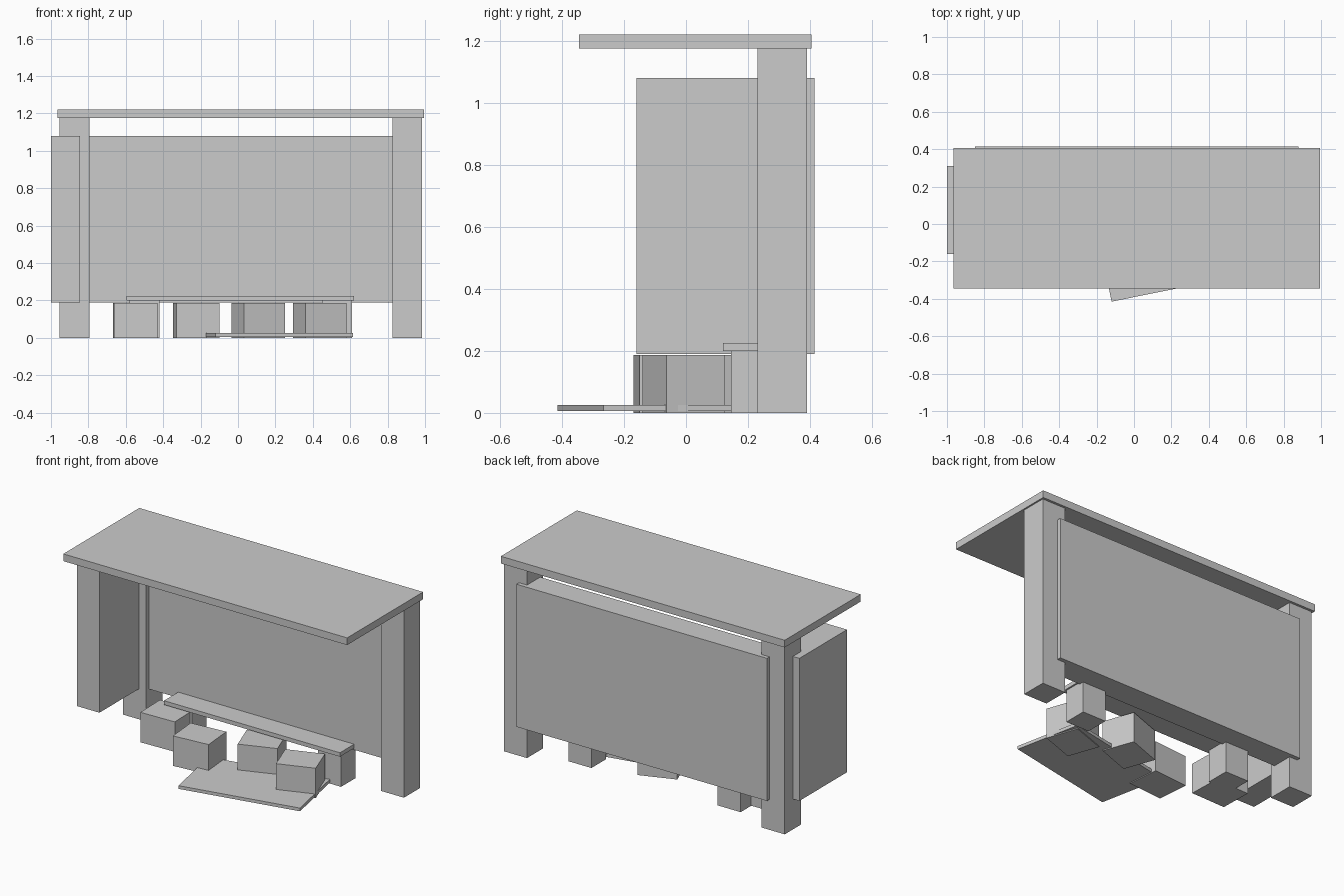
import bpy
from math import radians
from mathutils import Matrix, Vector

if "Cube" in bpy.data.objects:
    bpy.data.objects.remove(bpy.data.objects["Cube"], do_unlink=True)

# Single plain grey for everything
grey = bpy.data.materials.new("plain_grey")
grey.use_nodes = True
colour = (0.6, 0.6, 0.6, 1)
grey.diffuse_color = colour
grey.node_tree.nodes["Principled BSDF"].inputs["Base Color"].default_value = colour


def box(name, x, y, z):
    """Box between the given (low, high) limits on each axis."""
    limits = (x, y, z)
    bpy.ops.mesh.primitive_cube_add(size=1)
    obj = bpy.context.object
    obj.name = name
    centre = Vector([(low + high) / 2 for low, high in limits])
    size = Vector([high - low for low, high in limits])
    obj.data.transform(Matrix.Diagonal(size).to_4x4())
    obj.location = centre
    obj.data.materials.append(grey)
    return obj


def turned_box(name, corner, width, depth, z, angle):
    """Box turned about its front corner on the model's right."""
    obj = box(name, (0, width), (0, depth), z)
    turn = Matrix.Rotation(radians(angle), 4, "Z")
    obj.data.transform(turn)
    middle = turn @ Vector((width / 2, depth / 2, 0))
    obj.location.x = corner[0] + middle.x
    obj.location.y = corner[1] + middle.y
    return obj


# Roof slab and its two posts
box("roof", (-0.965, 0.995), (-0.345, 0.405), (1.175, 1.22))
for side, x in (("right", -0.955), ("left", 0.825)):
    box(side + "_post", (x, x + 0.16), (0.23, 0.39), (0, 1.175))

# Hanging walls
box("back_wall", (-0.85, 0.88), (0.26, 0.415), (0.19, 1.08))
box("side_wall", (-1.0, -0.845), (-0.16, 0.31), (0.19, 1.08))

# Bench with two legs
box("bench_seat", (-0.595, 0.62), (0.12, 0.28), (0.2, 0.225))
for side, x in (("right", -0.58), ("left", 0.45)):
    box(side + "_bench_leg", (x, x + 0.16), (0.145, 0.29), (0, 0.2))

# Loose mat
turned_box("mat", (-0.12, -0.415), 0.75, 0.42, (0.006, 0.026), 11.4)

# Scattered stools: front corner and turn
stools = [
    ((-0.662, -0.017), 1.5),
    ((-0.33, -0.17), 5),
    ((0.033, -0.05), 20),
    ((0.36, -0.14), 19.5),
]
for i, (corner, angle) in enumerate(stools, 1):
    turned_box(f"stool_{i}", corner, 0.233, 0.2, (0, 0.187), angle)
